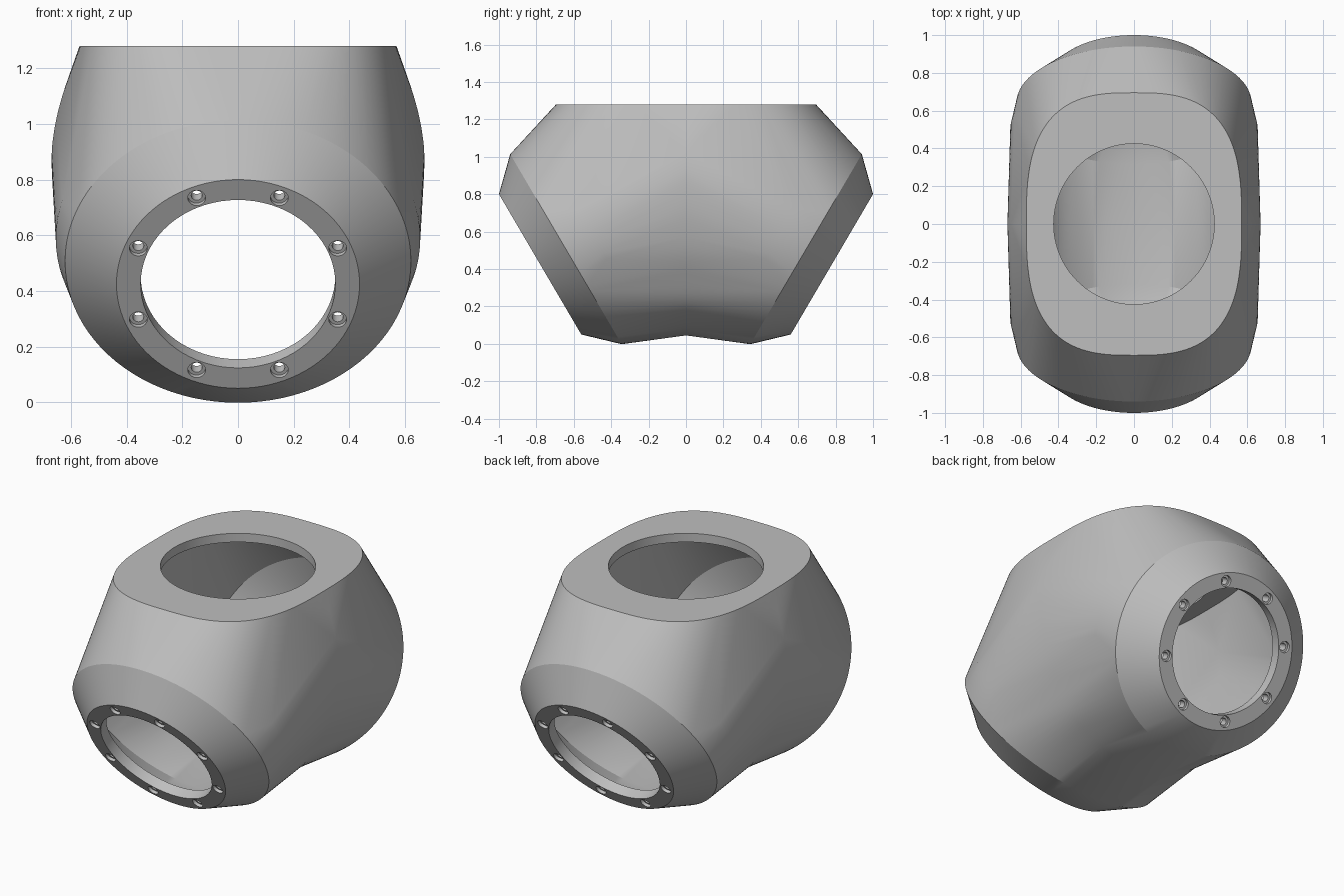
import bpy, bmesh
from math import sin, cos, pi, radians
from mathutils import Vector, Matrix

cube = bpy.data.objects.get("Cube")
if cube:
    bpy.data.objects.remove(cube, do_unlink=True)

grey = bpy.data.materials.new("housing grey")
grey.use_nodes = True
color = (0.52, 0.52, 0.52, 1)
grey.diffuse_color = color
grey.node_tree.nodes["Principled BSDF"].inputs["Base Color"].default_value = color

# Flange frame: face centre, outward normal and the in-plane upward direction
face = Vector((0, 0.78, 0.425))
up = Vector((0, 0.506, 0.8625)).normalized()
out = Vector((0, up.z, -up.y))
side = Vector((1, 0, 0))
TOP = 1.28


def ring(depth, rx, rz, count=96, test=lambda a: True):
    """Ellipse parallel to the flange face, set back by depth."""
    angles = [2 * pi * i / count for i in range(count)]
    return [face - out * depth + side * rx * sin(a) + up * rz * cos(a)
            for a in angles if test(a)]


def smooth_path(points, steps=5):
    """Catmull-Rom refinement of an open profile."""
    p = [Vector(q) for q in points]
    p = [2 * p[0] - p[1]] + p + [2 * p[-1] - p[-2]]
    res = []
    for a, b, c, d in zip(p, p[1:], p[2:], p[3:]):
        for k in range(steps):
            t = k / steps
            res.append(0.5 * (2 * b + (c - a) * t + (2 * a - 5 * b + 4 * c - d) * t * t
                              + (3 * b - a - 3 * c + d) * t ** 3))
    return res + [p[-2]]


def new_object(name, bm):
    bmesh.ops.recalc_face_normals(bm, faces=bm.faces)
    mesh = bpy.data.meshes.new(name)
    bm.to_mesh(mesh)
    bm.free()
    mesh.materials.append(grey)
    obj = bpy.data.objects.new(name, mesh)
    bpy.context.collection.objects.link(obj)
    return obj


def make_shell(name):
    # Middle cross-section: barrel sides narrowing to the belly
    profile = smooth_path([(0.57, TOP), (0.632, 1.1), (0.662, 0.97), (0.67, 0.85), (0.655, 0.68),
                           (0.61, 0.5), (0.54, 0.35), (0.46, 0.22), (0.35, 0.135),
                           (0.2, 0.07), (0, 0.045)])
    points = [Vector((s * x, 0, z)) for x, z in profile for s in (-1, 1)]
    # Rounded top outline
    n = 2 / 2.9
    for i in range(65):
        a = pi * i / 64
        c = cos(a)
        points.append(Vector((0.57 * abs(c) ** n * (1 if c > 0 else -1),
                              0.695 * abs(sin(a)) ** n, TOP)))
    # Flange face, bevel rim and widest part of the arm
    points += ring(0, 0.437, 0.435)
    points += ring(0.16, 0.622, 0.589)
    points += ring(0.32, 0.655, 0.6, test=lambda a: abs(cos(a)) < 0.3)
    bm = bmesh.new()
    for p in points:
        bm.verts.new(p)
    bmesh.ops.remove_doubles(bm, verts=bm.verts, dist=0.0005)
    bmesh.ops.convex_hull(bm, input=bm.verts)
    bmesh.ops.delete(bm, geom=[v for v in bm.verts if not v.link_faces], context='VERTS')
    # Open the middle and join the mirrored half
    inner = [f for f in bm.faces if all(abs(v.co.y) < 1e-4 for v in f.verts)]
    bmesh.ops.delete(bm, geom=inner, context='FACES')
    copy = bmesh.ops.duplicate(bm, geom=bm.verts[:] + bm.edges[:] + bm.faces[:])["geom"]
    for v in copy:
        if isinstance(v, bmesh.types.BMVert):
            v.co.y *= -1
    bmesh.ops.remove_doubles(bm, verts=bm.verts, dist=0.0001)
    return new_object(name, bm)


def add_cylinder(bm, centre, axis, radius, depth, segments):
    matrix = Matrix.Translation(centre) @ axis.to_track_quat('Z', 'Y').to_matrix().to_4x4()
    bmesh.ops.create_cone(bm, cap_ends=True, segments=segments, radius1=radius,
                          radius2=radius, depth=depth, matrix=matrix)


def cut(target, cutter):
    mod = target.modifiers.new("cut", 'BOOLEAN')
    mod.operation = 'DIFFERENCE'
    mod.solver = 'EXACT'
    mod.object = cutter
    bpy.ops.object.select_all(action='DESELECT')
    bpy.context.view_layer.objects.active = target
    target.select_set(True)
    bpy.ops.object.modifier_apply(modifier=mod.name)
    bpy.data.objects.remove(cutter, do_unlink=True)


housing = make_shell("joint_housing")

# Hollow inside, following the outer shape
cavity = make_shell("cavity_cutter")
centre = Vector((0, 0, 0.62))
cavity.data.transform(Matrix.Translation(centre) @ Matrix.Scale(0.92, 4)
                      @ Matrix.Translation(-centre))
cut(housing, cavity)

# Round openings: one on top, one in each flange
bm = bmesh.new()
add_cylinder(bm, Vector((0, 0, TOP)), Vector((0, 0, 1)), 0.425, 0.16, 96)
for s in (1, -1):
    flip = Vector((1, s, 1))
    add_cylinder(bm, face * flip, out * flip, 0.35, 0.18, 72)
cut(housing, new_object("opening_cutter", bm))

# Bolt holes: shallow counterbores, then narrow through holes
for radius, depth in ((0.032, 0.036), (0.02, 0.18)):
    bm = bmesh.new()
    for s in (1, -1):
        flip = Vector((1, s, 1))
        for i in range(8):
            a = radians(22.5 + 45 * i)
            spot = face + (side * sin(a) + up * cos(a)) * 0.388
            add_cylinder(bm, spot * flip, out * flip, radius, depth, 20)
    cut(housing, new_object("bolt_cutter", bm))

bpy.ops.object.select_all(action='DESELECT')
housing.select_set(True)
bpy.context.view_layer.objects.active = housing
bpy.ops.object.shade_smooth_by_angle(angle=radians(22))
